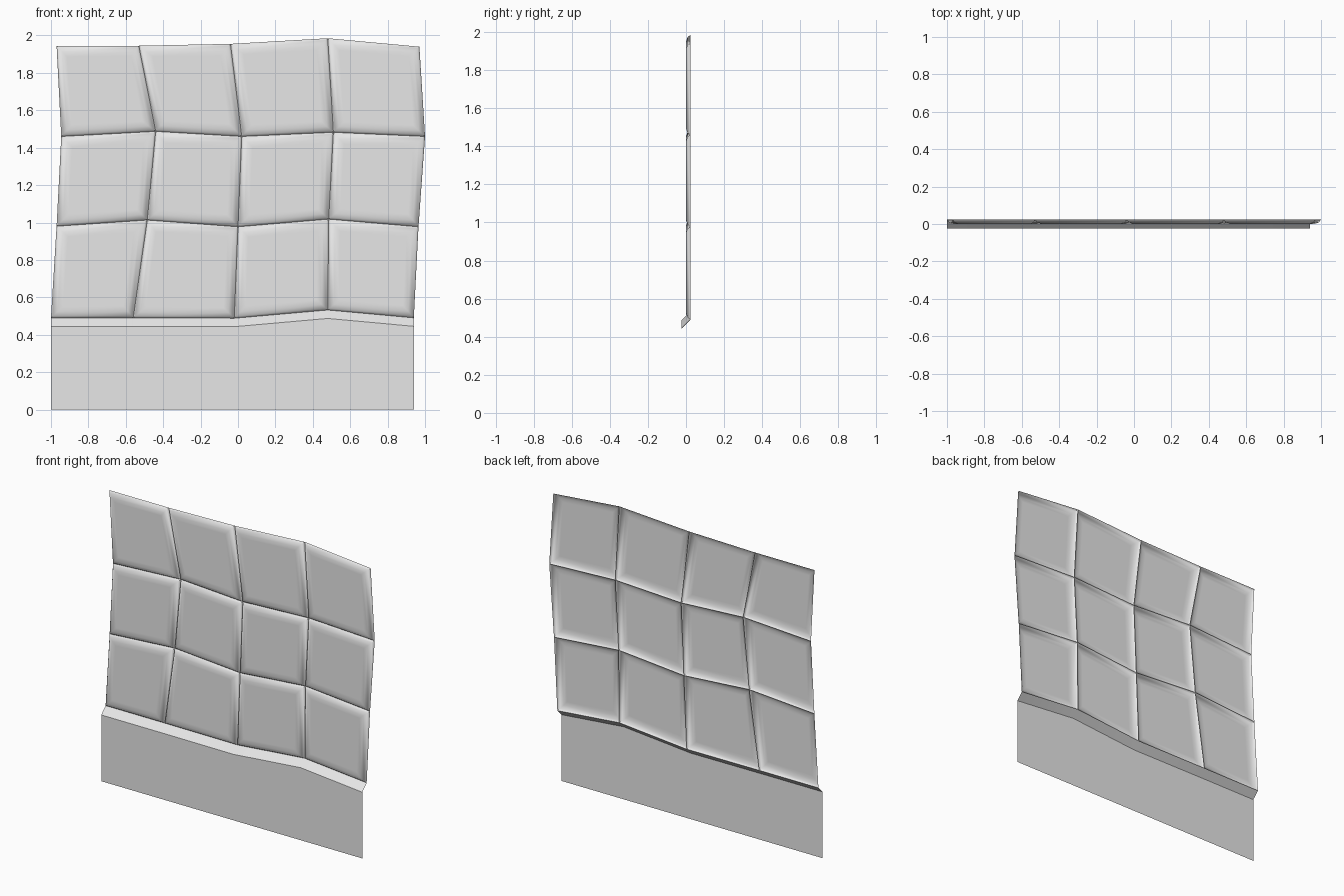
import bpy
import bmesh
import math
from mathutils import Vector

cube = bpy.data.objects.get("Cube")
if cube:
    bpy.data.objects.remove(cube, do_unlink=True)

# Single plain grey
grey = bpy.data.materials.new("plain grey")
grey.use_nodes = True
colour = (0.8, 0.8, 0.8, 1)
grey.diffuse_color = colour
grey.node_tree.nodes["Principled BSDF"].inputs["Base Color"].default_value = colour

BACK, FRONT = 0.023, -0.023

# Uneven grid of seam crossings, bottom row first: (x, z)
ROWS = [
    [(-1, .49), (-.56, .49), (-.02, .488), (.48, .532), (.94, .49)],
    [(-.97, .98), (-.485, 1.013), (0, .977), (.485, 1.018), (.965, .977)],
    [(-.945, 1.46), (-.44, 1.487), (.02, 1.46), (.51, 1.482), (1, 1.46)],
    [(-.97, 1.945), (-.53, 1.945), (-.04, 1.955), (.48, 1.985), (.97, 1.94)],
]
# Cushion profile from the seam inward: (inset, y)
PROFILE = [(0, BACK), (.01, .009), (.033, 0), (.06, 0)]


def finish(bm, name):
    bmesh.ops.remove_doubles(bm, verts=bm.verts, dist=1e-5)
    mesh = bpy.data.meshes.new(name)
    bm.to_mesh(mesh)
    bm.free()
    mesh.materials.append(grey)
    obj = bpy.data.objects.new(name, mesh)
    bpy.context.collection.objects.link(obj)
    bpy.ops.object.select_all(action='DESELECT')
    obj.select_set(True)
    bpy.context.view_layer.objects.active = obj
    bpy.ops.object.shade_smooth_by_angle(angle=math.radians(38))
    return obj


def add_tile(bm, corners):
    """Nested rings of a quad tile, raised toward the front."""
    a, b, c, d = [Vector((x, 0, z)) for x, z in corners]
    width, height = (b - a).length, (d - a).length
    rings = []
    for inset, y in PROFILE:
        u, v = inset / width, inset / height
        ring = []
        for s, t in ((u, v), (1 - u, v), (1 - u, 1 - v), (u, 1 - v)):
            p = a.lerp(b, s).lerp(d.lerp(c, s), t)
            ring.append(bm.verts.new((p.x, y, p.z)))
        rings.append(ring)
    for outer, inner in zip(rings, rings[1:]):
        for i in range(4):
            j = (i + 1) % 4
            bm.faces.new((outer[i], outer[j], inner[j], inner[i]))
    bm.faces.new(rings[-1])


# Padded wall tiles
bm = bmesh.new()
for low, high in zip(ROWS, ROWS[1:]):
    for i in range(len(low) - 1):
        add_tile(bm, (low[i], low[i + 1], high[i + 1], high[i]))
finish(bm, "wall_tiles")


def add_strip(name, lower, upper):
    bm = bmesh.new()
    lo = [bm.verts.new(p) for p in lower]
    hi = [bm.verts.new(p) for p in upper]
    for i in range(len(lo) - 1):
        bm.faces.new((lo[i], lo[i + 1], hi[i + 1], hi[i]))
    finish(bm, name)


# Sloping lip below the tiles, and the flat base panel under it
seam = [(x, BACK, z) for x, z in ROWS[0]]
ledge = [(x, FRONT, z - .045) for x, z in ROWS[0]]
floor = [(x, FRONT, 0) for x, z in ROWS[0]]
add_strip("base_lip", ledge, seam)
add_strip("base_panel", floor, ledge)
